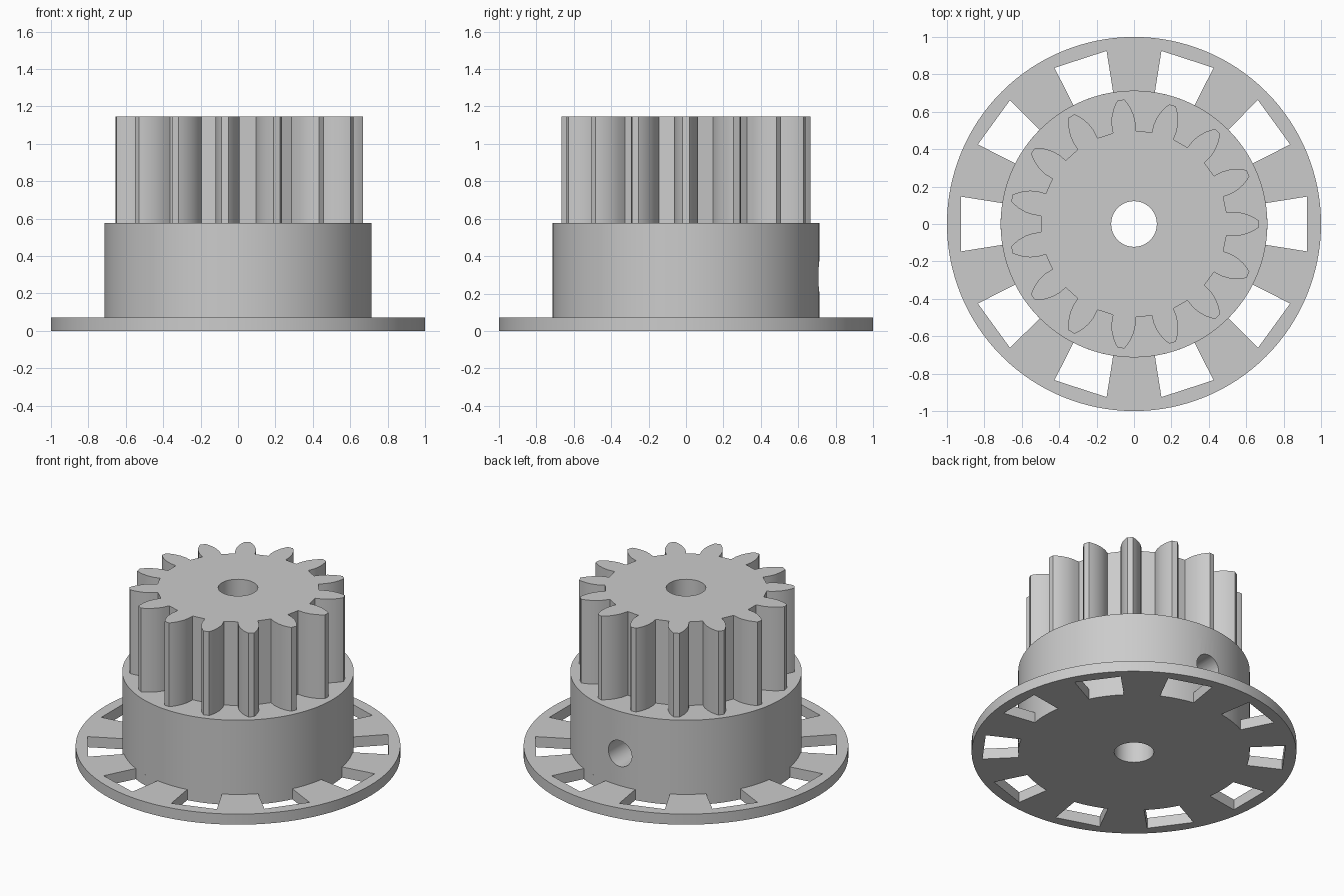
import bpy, bmesh
from math import sin, cos, radians, pi
from mathutils import Matrix

cube = bpy.data.objects.get("Cube")
if cube:
    bpy.data.objects.remove(cube, do_unlink=True)

grey = bpy.data.materials.new("plain_grey")
grey.use_nodes = True
grey.diffuse_color = (0.6, 0.6, 0.6, 1)
grey.node_tree.nodes["Principled BSDF"].inputs["Base Color"].default_value = (0.6, 0.6, 0.6, 1)

FLANGE_TOP, HUB_TOP, GEAR_TOP = 0.072, 0.576, 1.145
HUB_R, BORE_R = 0.713, 0.122


def polar(r, a):
    return (r * cos(a), r * sin(a))


def circle(r, n=128):
    return [polar(r, 2 * pi * i / n) for i in range(n)]


def prisms(name, outlines, z0, z1):
    """Extrude one or more flat outlines from z0 to z1 as a single object."""
    bm = bmesh.new()
    for outline in outlines:
        face = bm.faces.new([bm.verts.new((x, y, z0)) for x, y in outline])
        top = bmesh.ops.extrude_face_region(bm, geom=[face], use_keep_orig=True)["geom"]
        moved = [v for v in top if isinstance(v, bmesh.types.BMVert)]
        bmesh.ops.translate(bm, verts=moved, vec=(0, 0, z1 - z0))
    bmesh.ops.recalc_face_normals(bm, faces=bm.faces[:])
    mesh = bpy.data.meshes.new(name)
    bm.to_mesh(mesh)
    bm.free()
    mesh.materials.append(grey)
    obj = bpy.data.objects.new(name, mesh)
    bpy.context.collection.objects.link(obj)
    return obj


def activate(obj):
    bpy.ops.object.select_all(action="DESELECT")
    obj.select_set(True)
    bpy.context.view_layer.objects.active = obj


def cut(obj, cutter):
    mod = obj.modifiers.new("cut", "BOOLEAN")
    mod.operation, mod.solver, mod.object = "DIFFERENCE", "EXACT", cutter
    activate(obj)
    bpy.ops.object.modifier_apply(modifier=mod.name)


# Flange: thin disc with ten slots reaching from the hub to the rim
flange = prisms("flange", [circle(1.0)], 0, FLANGE_TOP)
half = radians(9)
slots = []
for i in range(10):
    a = 2 * pi * i / 10
    inner = [polar(HUB_R, a + half * t / 4) for t in range(-4, 5)]
    slots.append(inner + [polar(0.937, a + half), polar(0.937, a - half)])
slot_cutter = prisms("slot_cutter", slots, -0.1, 0.2)

# Hub: plain drum
hub = prisms("hub", [circle(HUB_R)], FLANGE_TOP, HUB_TOP)

# Gear: fifteen rounded teeth, mirrored flanks given as (radius, half width)
flank = [(0.495, 0.061), (0.54, 0.064), (0.58, 0.059), (0.62, 0.046), (0.65, 0.03), (0.667, 0.018)]
tooth = [(x, -y) for x, y in flank] + [(x, y) for x, y in reversed(flank)]
outline = []
for i in range(15):
    a = 2 * pi * i / 15
    outline += [(x * cos(a) - y * sin(a), x * sin(a) + y * cos(a)) for x, y in tooth]
gear = prisms("gear", [outline], HUB_TOP, GEAR_TOP)

# Bore through everything, and a radial screw hole from the back into the bore
bore_cutter = prisms("bore_cutter", [circle(BORE_R, 64)], -0.2, 1.4)
screw_cutter = prisms("screw_cutter", [circle(0.088, 48)], 0, 0.9)
screw_cutter.data.transform(Matrix.Translation((0, 0, 0.29)) @ Matrix.Rotation(-pi / 2, 4, "X"))

cut(flange, slot_cutter)
cut(hub, screw_cutter)
for part in (flange, hub, gear):
    cut(part, bore_cutter)
    activate(part)
    bpy.ops.object.shade_smooth_by_angle(angle=radians(20))

for helper in (slot_cutter, bore_cutter, screw_cutter):
    bpy.data.objects.remove(helper, do_unlink=True)
